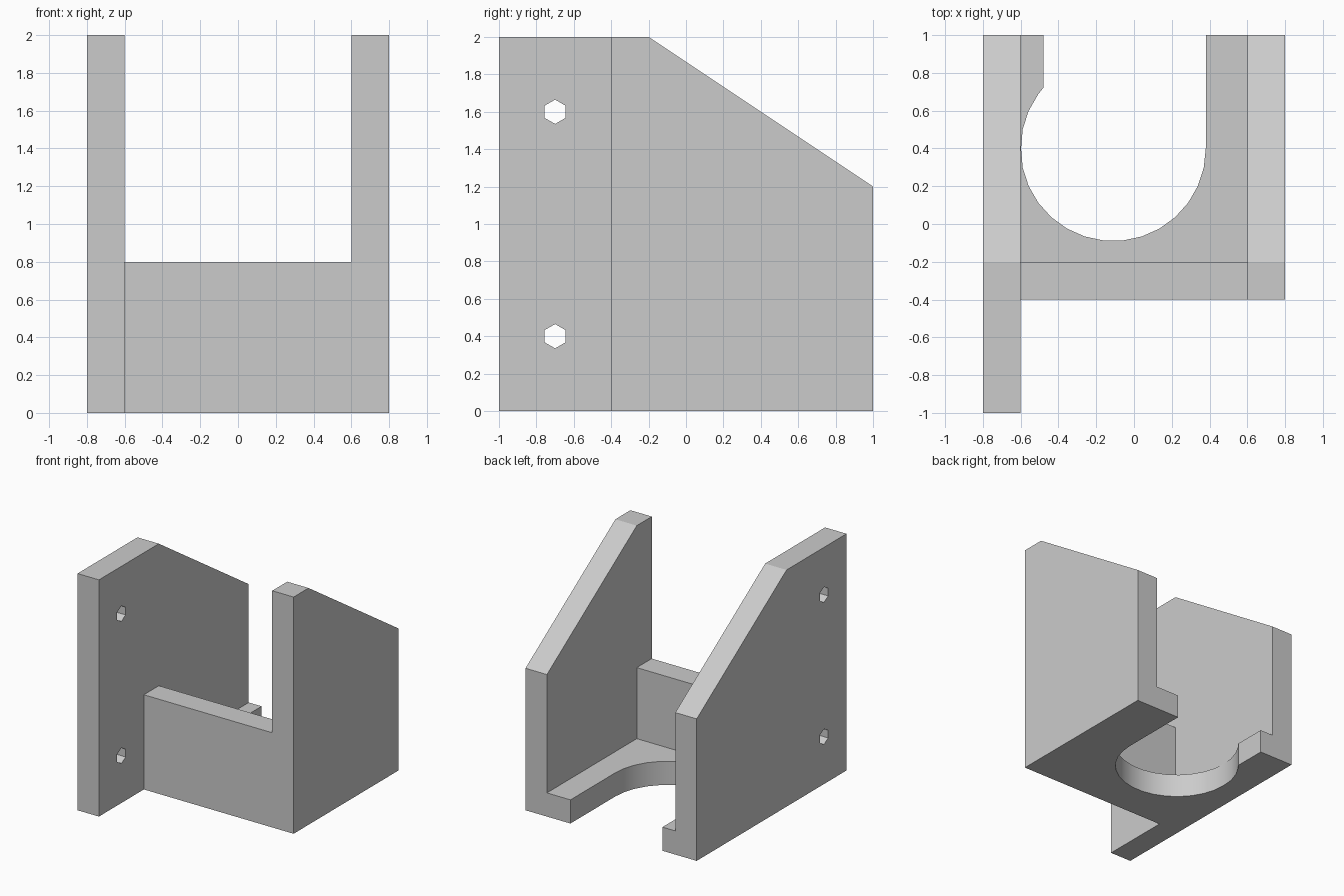
import bpy, bmesh, math
from mathutils import Vector

# Remove the default cube
cube = bpy.data.objects.get("Cube")
if cube:
    bpy.data.objects.remove(cube, do_unlink=True)

GREY = (0.6, 0.6, 0.6, 1.0)
material = bpy.data.materials.new("light_grey")
material.use_nodes = True
material.diffuse_color = GREY
material.node_tree.nodes["Principled BSDF"].inputs["Base Color"].default_value = GREY


def prism(name, profile, axis, start, end):
    """Extrude a 2D profile along x (points are y, z) or z (points are x, y)."""
    bm = bmesh.new()
    if axis == "x":
        points, shift = [(start, a, b) for a, b in profile], Vector((end - start, 0, 0))
    else:
        points, shift = [(a, b, start) for a, b in profile], Vector((0, 0, end - start))
    face = bm.faces.new([bm.verts.new(p) for p in points])
    grown = bmesh.ops.extrude_face_region(bm, geom=[face])["geom"]
    bmesh.ops.translate(bm, vec=shift,
                        verts=[v for v in grown if isinstance(v, bmesh.types.BMVert)])
    bmesh.ops.recalc_face_normals(bm, faces=bm.faces)
    mesh = bpy.data.meshes.new(name)
    bm.to_mesh(mesh)
    bm.free()
    mesh.materials.append(material)
    obj = bpy.data.objects.new(name, mesh)
    bpy.context.collection.objects.link(obj)
    return obj


def rectangle(a0, b0, a1, b1):
    return [(a0, b0), (a1, b0), (a1, b1), (a0, b1)]


def arc(cx, cy, radius, first, last, steps):
    angles = [math.radians(first + (last - first) * i / steps) for i in range(steps + 1)]
    return [(cx + radius * math.cos(a), cy + radius * math.sin(a)) for a in angles]


def side_profile(front):
    """Side plate outline with its sloping back corner."""
    return [(front, 0), (1, 0), (1, 1.2), (-0.2, 2), (front, 2)]


def combine(target, other, operation):
    modifier = target.modifiers.new(other.name, "BOOLEAN")
    modifier.operation = operation
    modifier.solver = "EXACT"
    modifier.object = other
    other.hide_render = True
    return other


# Side plates: the right one reaches further forward as a mounting flange
body = prism("bracket_body", side_profile(-1), "x", -0.8, -0.6)
left_plate = prism("left_plate", side_profile(-0.4), "x", 0.6, 0.8)

# Low front wall
front_wall = prism("front_wall", rectangle(-0.6, -0.4, 0.6, -0.2), "z", 0, 0.8)

# Floor with a round opening that runs out through the back
cx, cy, radius, lip = -0.11, 0.4, 0.49, -0.48
opening = arc(cx, cy, radius, 0, -216, 18)
lip_y = cy + math.sqrt(radius ** 2 - (lip - cx) ** 2)
floor_profile = ([(-0.6, 1), (-0.6, -0.4), (0.6, -0.4), (0.6, 1), (cx + radius, 1)]
                 + opening + [(lip, lip_y), (lip, 1)])
# Keep the opening just clear of the side plate so the outline never touches itself
floor_profile = [(max(x, -0.598), y) if i > 4 else (x, y)
                 for i, (x, y) in enumerate(floor_profile)]
floor = prism("floor", floor_profile, "z", 0, 0.2)

# Six-sided screw holes through the flange
holes = [prism("screw_hole_cutter", arc(-0.7, z, 0.065, 90, 390, 5), "x", -0.9, -0.5)
         for z in (0.4, 1.6)]

helpers = [combine(body, part, "UNION") for part in (front_wall, left_plate, floor)]
helpers += [combine(body, hole, "DIFFERENCE") for hole in holes]

# Bake the joined body and drop the helper pieces
graph = bpy.context.evaluated_depsgraph_get()
joined = bpy.data.meshes.new_from_object(body.evaluated_get(graph))
body.modifiers.clear()
body.data = joined
for helper in helpers:
    bpy.data.objects.remove(helper, do_unlink=True)

# Merge coplanar faces across the joints
bm = bmesh.new()
bm.from_mesh(joined)
bmesh.ops.remove_doubles(bm, verts=bm.verts, dist=0.0005)
bmesh.ops.dissolve_limit(bm, angle_limit=math.radians(1), verts=bm.verts, edges=bm.edges)
bm.to_mesh(joined)
bm.free()
joined.materials.clear()
joined.materials.append(material)
joined.polygons.foreach_set("material_index", [0] * len(joined.polygons))

# Smooth the round opening, keep every other edge crisp
bpy.ops.object.select_all(action="DESELECT")
body.select_set(True)
bpy.context.view_layer.objects.active = body
bpy.ops.object.shade_smooth_by_angle(angle=math.radians(30))
